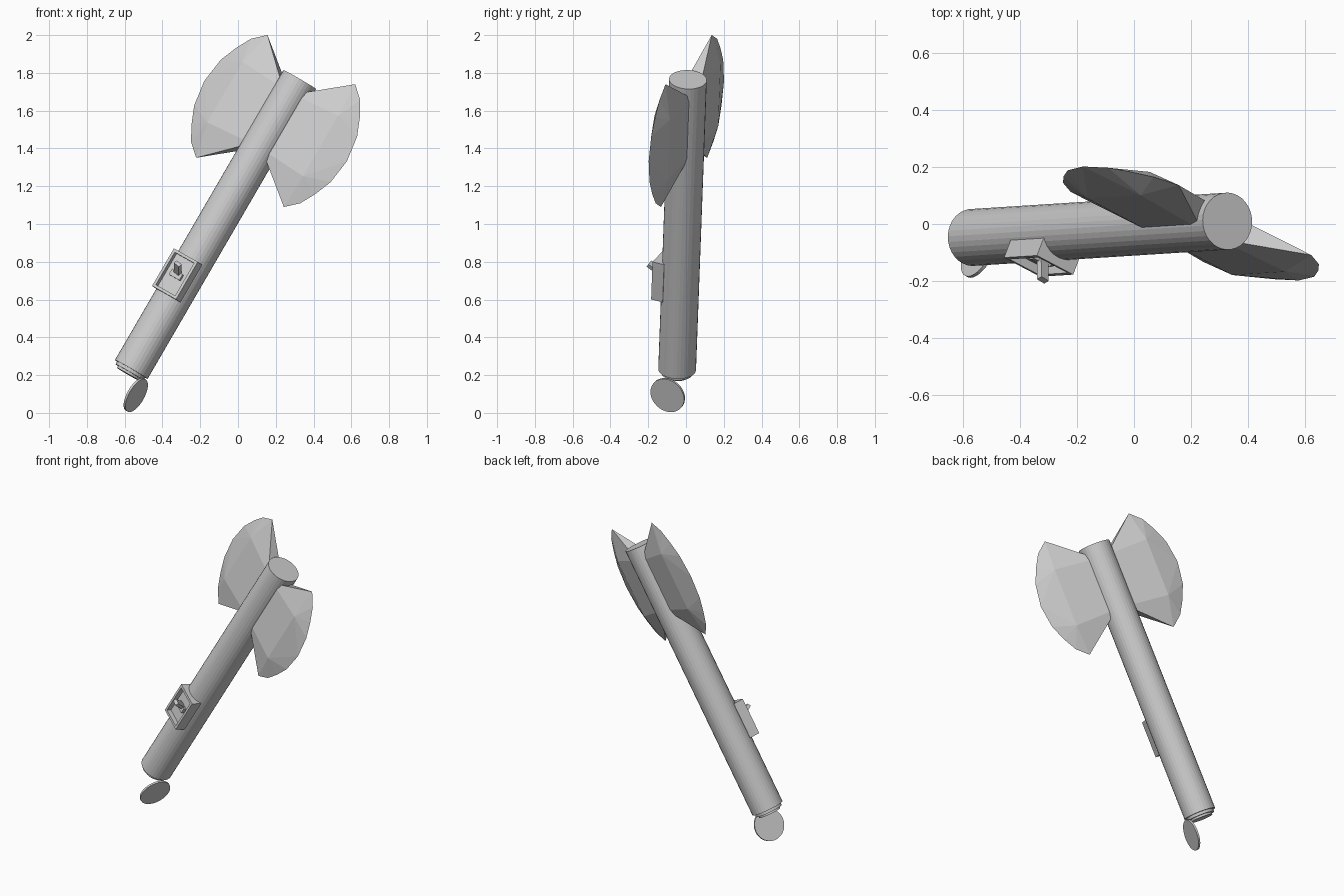
import bpy, bmesh
from mathutils import Matrix, Vector

if "Cube" in bpy.data.objects:
    bpy.data.objects.remove(bpy.data.objects["Cube"])

# Tilted frame: local x = blade direction, y = handle axis, z = switch side
base = Vector((-0.565, -0.047, 0.23))
v = Vector((0.892, 0.057, 1.535)).normalized()
u = Vector((0.793, -0.418, -0.444))
u = (u - v * u.dot(v)).normalized()
w = u.cross(v)
FRAME = Matrix.Translation(base) @ Matrix((u, v, w)).transposed().to_4x4()
LENGTH = 1.776
BLADE_Y = 1.522
SWITCH_Y = 0.55


def finish(name, bm):
    bmesh.ops.recalc_face_normals(bm, faces=bm.faces)
    me = bpy.data.meshes.new(name)
    bm.to_mesh(me)
    bm.free()
    ob = bpy.data.objects.new(name, me)
    ob.matrix_world = FRAME
    bpy.context.collection.objects.link(ob)
    return ob


def cylinder(name, radius, depth, center, axis):
    bm = bmesh.new()
    rot = Vector((0, 0, 1)).rotation_difference(Vector(axis)).to_matrix().to_4x4()
    bmesh.ops.create_cone(bm, cap_ends=True, segments=32, radius1=radius, radius2=radius,
                          depth=depth, matrix=Matrix.Translation(center) @ rot)
    return finish(name, bm)


def box(bm, size, matrix):
    return bmesh.ops.create_cube(bm, size=1.0, matrix=matrix @ Matrix.Diagonal((*size, 1)))


# Handle with stepped lower end
cylinder("handle", 0.1, LENGTH, (0, LENGTH / 2, 0), (0, 1, 0))
cylinder("end_step", 0.086, 0.03, (0, -0.003, 0), (0, 1, 0))
cylinder("end_collar", 0.07, 0.05, (0, -0.006, 0), (0, 1, 0))

# Open end cap, swung out beside the handle
cylinder("end_cap", 0.098, 0.012, (0.1, -0.107, 0.005), (1, 0, 0))

# Faceted axe blades
HALF_EDGE = [(0.293, 0.376), (0.365, 0.316), (0.413, 0.236), (0.456, 0.14)]
EDGE = HALF_EDGE + [(0.477, 0.0)] + [(a, -t) for a, t in reversed(HALF_EDGE)]


def blade(name, s):
    bm = bmesh.new()

    def vert(a, t, h):
        return bm.verts.new((s * a, BLADE_Y + t, s * h))

    rim = [vert(a, t, 0) for a, t in EDGE]
    roots = []
    for side in (1, -1):
        k1, k2 = vert(0.035, 0.168, side * 0.05), vert(0.035, -0.168, side * 0.05)
        r1, r2 = vert(0.32, 0.185, side * 0.045), vert(0.32, -0.185, side * 0.045)
        for f in ((k1, k2, r2, r1), (rim[0], k1, r1), (k2, rim[-1], r2), (r1, r2, rim[4])):
            bm.faces.new(f)
        for i in range(8):
            bm.faces.new((r1 if i < 4 else r2, rim[i], rim[i + 1]))
        roots.append((k1, k2))
    (a1, a2), (b1, b2) = roots
    bm.faces.new((a1, rim[0], b1))
    bm.faces.new((a2, b2, rim[-1]))
    bm.faces.new((a1, b1, b2, a2))
    finish(name, bm)


blade("right_blade", 1)
blade("left_blade", -1)

# Recessed switch housing
bm = bmesh.new()
box(bm, (0.16, 0.23, 0.067), Matrix.Translation((0, SWITCH_Y, 0.0965)))
bm.normal_update()
front = max(bm.faces, key=lambda f: f.calc_center_median().z)
bmesh.ops.inset_individual(bm, faces=[front], thickness=0.022)
hole = bmesh.ops.extrude_discrete_faces(bm, faces=[front])["faces"][0]
bmesh.ops.translate(bm, verts=hole.verts, vec=(0, 0, -0.03))
finish("switch_housing", bm)

# Switch plate and tilted lever
bm = bmesh.new()
box(bm, (0.07, 0.035, 0.02), Matrix.Translation((0, SWITCH_Y, 0.108)))
finish("switch_pivot", bm)
bm = bmesh.new()
foot, tip = Vector((0, SWITCH_Y, 0.09)), Vector((0.008, SWITCH_Y + 0.053, 0.182))
rot = (tip - foot).to_track_quat('Z', 'Y').to_matrix().to_4x4()
box(bm, (0.036, 0.022, (tip - foot).length), Matrix.Translation((foot + tip) / 2) @ rot)
finish("switch_lever", bm)
